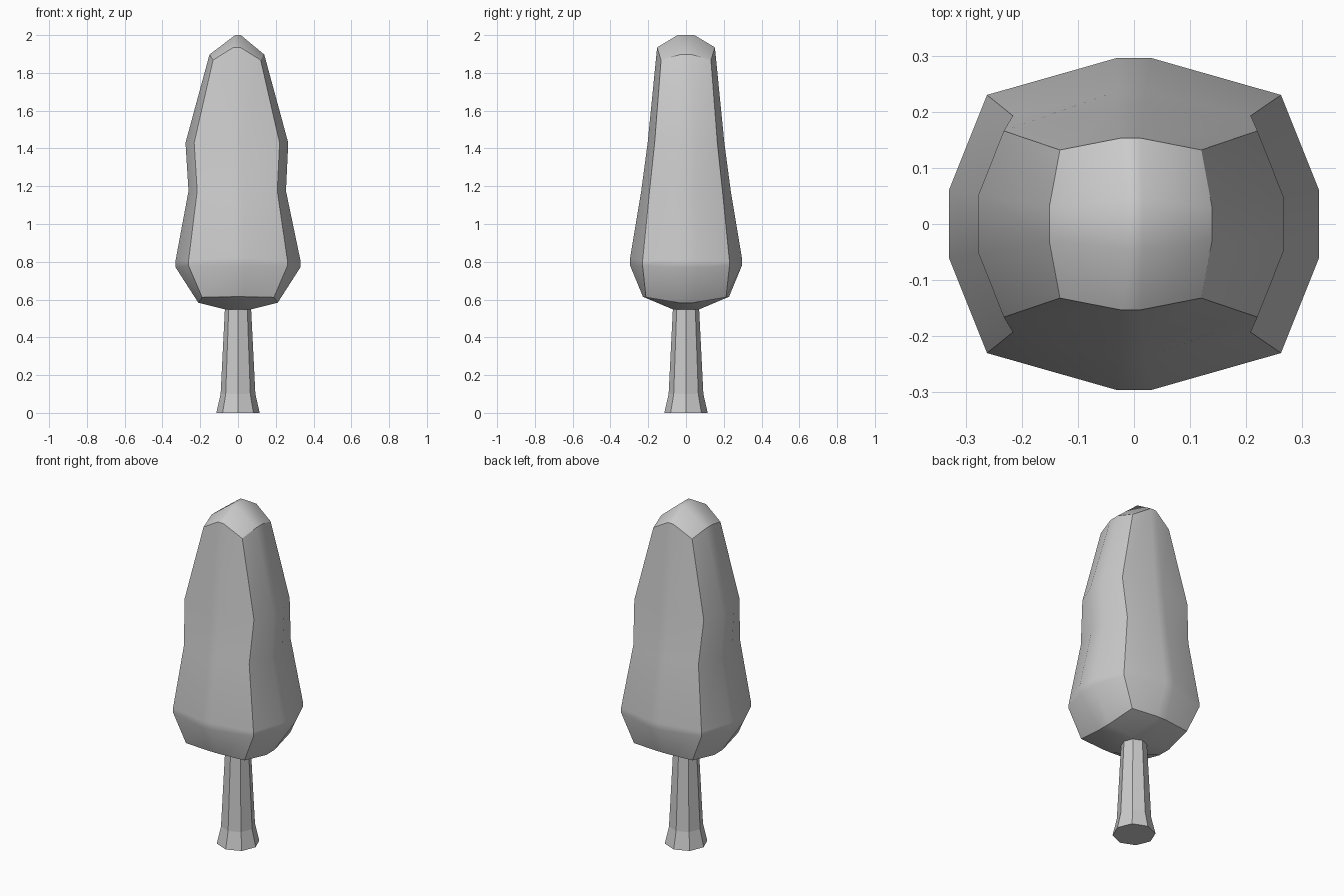
import bpy, bmesh, math

if "Cube" in bpy.data.objects:
    bpy.data.objects.remove(bpy.data.objects["Cube"])


def finish(bm, name):
    bmesh.ops.recalc_face_normals(bm, faces=bm.faces)
    mesh = bpy.data.meshes.new(name)
    bm.to_mesh(mesh)
    bm.free()
    obj = bpy.data.objects.new(name, mesh)
    bpy.context.collection.objects.link(obj)
    return obj


def bridge(bm, a, b):
    n = len(a)
    for i in range(n):
        bm.faces.new((a[i], a[(i + 1) % n], b[(i + 1) % n], b[i]))


# Trunk: flared octagonal column
bm = bmesh.new()
rings = []
for z, r in ((0, 0.115), (0.1, 0.092), (0.6, 0.067)):
    rings.append([bm.verts.new((r * math.cos(k * math.pi / 4), r * math.sin(k * math.pi / 4), z))
                  for k in range(8)])
bridge(bm, rings[0], rings[1])
bridge(bm, rings[1], rings[2])
bm.faces.new(rings[0])
bm.faces.new(rings[2])
finish(bm, "trunk")

# Foliage: four bulging sides meeting at crisp corners
# x side (x, half width, z), corner (x, y, z), y side (half width, y, z), x shift
LEVELS = [
    ((0.210, 0.04, 0.583), (0.190, 0.212, 0.612), (0.03, 0.228, 0.615), 0),
    ((0.330, 0.06, 0.770), (0.262, 0.230, 0.780), (0.03, 0.296, 0.780), 0),
    ((0.330, 0.06, 0.810), (0.262, 0.230, 0.805), (0.03, 0.296, 0.820), 0),
    ((0.258, 0.05, 1.175), (0.212, 0.193, 1.175), (0.025, 0.237, 1.175), -0.004),
    ((0.272, 0.05, 1.430), (0.226, 0.166, 1.430), (0.025, 0.203, 1.430), -0.006),
    ((0.145, 0.03, 1.897), (0.126, 0.132, 1.868), (0.018, 0.153, 1.935), -0.006),
]


def foliage_ring(bm, level):
    (rx, my, z1), (cx, cy, z2), (mx, ry, z3), dx = level
    half = [(rx, -my, z1), (rx, my, z1), (cx, cy, z2),
            (mx, ry, z3), (-mx, ry, z3), (-cx, cy, z2)]
    pts = half + [(-x, -y, z) for x, y, z in half]
    return [bm.verts.new((x + dx, y, z)) for x, y, z in pts]


def grid_cap(bm, ring, x, y, z):
    inner = [bm.verts.new((sx * x, sy * y, z))
             for sx, sy in ((1, -1), (1, 1), (-1, 1), (-1, -1))]
    bm.faces.new(inner)
    for k in range(4):
        s, nxt = 3 * k, inner[(k + 1) % 4]
        bm.faces.new((ring[s], ring[s + 1], nxt, inner[k]))
        bm.faces.new((ring[s + 1], ring[s + 2], ring[(s + 3) % 12], nxt))


bm = bmesh.new()
rings = [foliage_ring(bm, lv) for lv in LEVELS]
for a, b in zip(rings, rings[1:]):
    bridge(bm, a, b)
grid_cap(bm, rings[0], 0.07, 0.07, 0.548)
grid_cap(bm, rings[-1], 0.015, 0.045, 2.0)

# Smooth faces with sharp corner lines and cap borders
for f in bm.faces:
    f.smooth = True
sharp = [(a[i], b[i]) for a, b in zip(rings, rings[1:]) for i in (2, 5, 8, 11)]
for r in (rings[0], rings[-1]):
    sharp += [(r[i], r[(i + 1) % 12]) for i in range(12)]
for pair in sharp:
    bm.edges.get(pair).smooth = False
finish(bm, "foliage")
